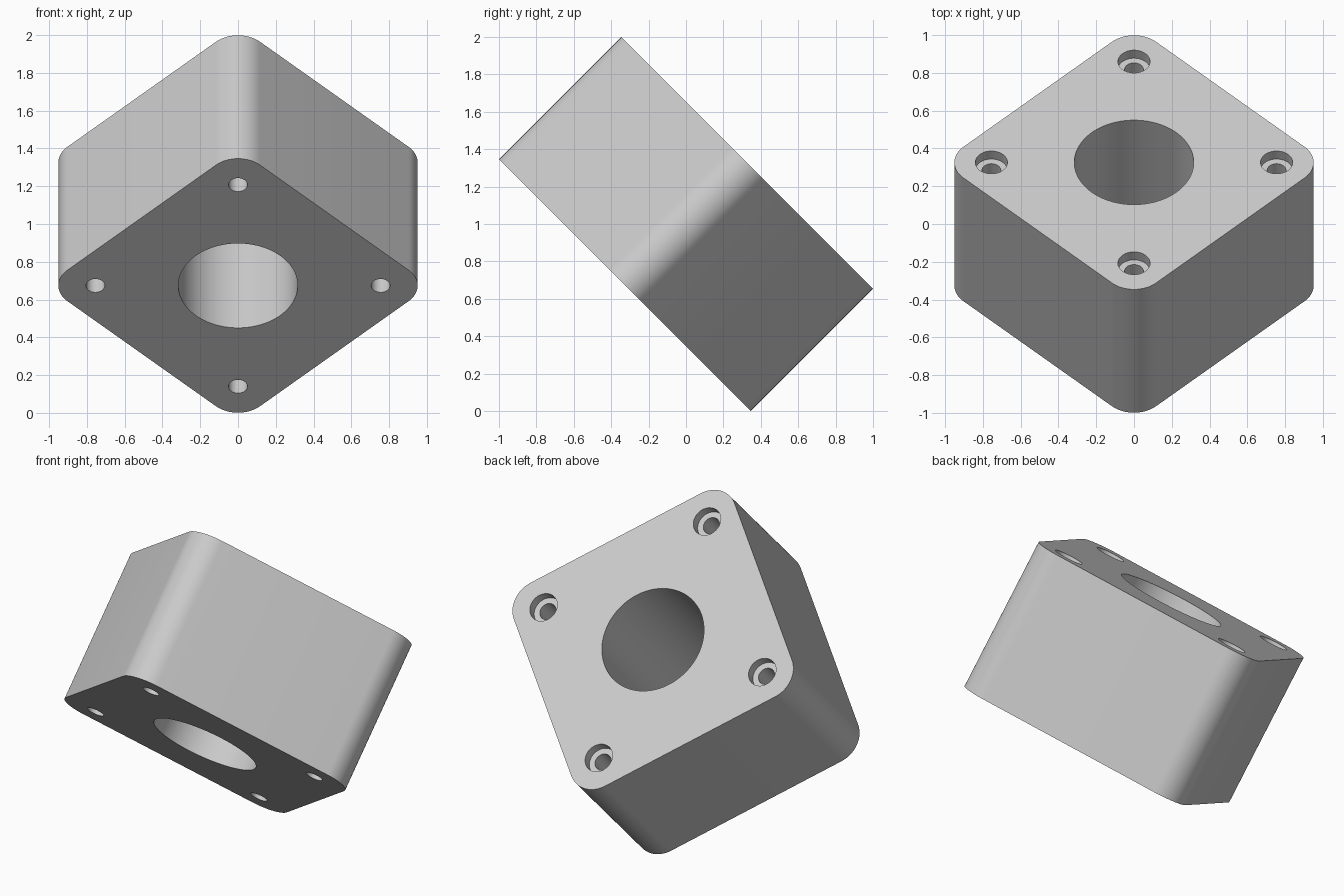
import bpy, bmesh, math
from mathutils import Matrix, Vector

cube = bpy.data.objects.get("Cube")
if cube:
    bpy.data.objects.remove(cube, do_unlink=True)

THICK = 0.923        # block depth along its axis
HALF_DIAG = 0.951    # centre to rounded corner
CORNER = 0.165       # corner radius
HOLE_DIST = 0.755    # centre to each screw hole

grey = bpy.data.materials.new("light grey")
grey.use_nodes = True
grey.diffuse_color = (0.6, 0.6, 0.6, 1)
grey.node_tree.nodes["Principled BSDF"].inputs["Base Color"].default_value = (0.6, 0.6, 0.6, 1)


def make_object(name, bm):
    bmesh.ops.recalc_face_normals(bm, faces=bm.faces)
    mesh = bpy.data.meshes.new(name)
    bm.to_mesh(mesh)
    bm.free()
    mesh.materials.append(grey)
    obj = bpy.data.objects.new(name, mesh)
    bpy.context.collection.objects.link(obj)
    return obj


def add_cylinder(bm, x, y, radius, bottom, top, sides):
    bmesh.ops.create_cone(bm, cap_ends=True, segments=sides, radius1=radius, radius2=radius,
                          depth=top - bottom,
                          matrix=Matrix.Translation((x, y, (bottom + top) / 2)))


# Rounded square body with its corners on the x and y axes
bm = bmesh.new()
arc_steps = 16
ring = []
for corner in range(4):
    mid = corner * math.pi / 2
    reach = HALF_DIAG - CORNER
    for i in range(arc_steps + 1):
        a = mid + (i / arc_steps - 0.5) * math.pi / 2
        ring.append(bm.verts.new((reach * math.cos(mid) + CORNER * math.cos(a),
                                  reach * math.sin(mid) + CORNER * math.sin(a),
                                  -THICK / 2)))
base = bm.faces.new(ring)
grown = bmesh.ops.extrude_face_region(bm, geom=[base], use_keep_orig=True)
bmesh.ops.translate(bm, vec=(0, 0, THICK),
                    verts=[v for v in grown["geom"] if isinstance(v, bmesh.types.BMVert)])
block = make_object("mounting_block", bm)

# Cutters: the central bore with the screw holes, then the counterbores
through = bmesh.new()
recess = bmesh.new()
add_cylinder(through, 0, 0, 0.316, -1, 1, 96)
for corner in range(4):
    a = corner * math.pi / 2
    x, y = HOLE_DIST * math.cos(a), HOLE_DIST * math.sin(a)
    add_cylinder(through, x, y, 0.05, -1, 1, 40)
    add_cylinder(recess, x, y, 0.085, THICK / 2 - 0.06, 1, 48)

bpy.ops.object.select_all(action="DESELECT")
bpy.context.view_layer.objects.active = block
block.select_set(True)
for name, cutter_mesh in (("through_hole_cutter", through), ("counterbore_cutter", recess)):
    cutter = make_object(name, cutter_mesh)
    cutter.hide_render = True
    mod = block.modifiers.new(name, "BOOLEAN")
    mod.operation = "DIFFERENCE"
    mod.solver = "EXACT"
    mod.object = cutter
    bpy.ops.object.modifier_apply(modifier=mod.name)
    bpy.data.objects.remove(cutter, do_unlink=True)

# Smooth the curved walls, then tilt the block so it rests on one edge
bpy.ops.object.shade_smooth_by_angle(angle=math.radians(30))
block.data.transform(Matrix.Translation((0, 0, 1)) @ Matrix.Rotation(-math.pi / 4, 4, "X"))
